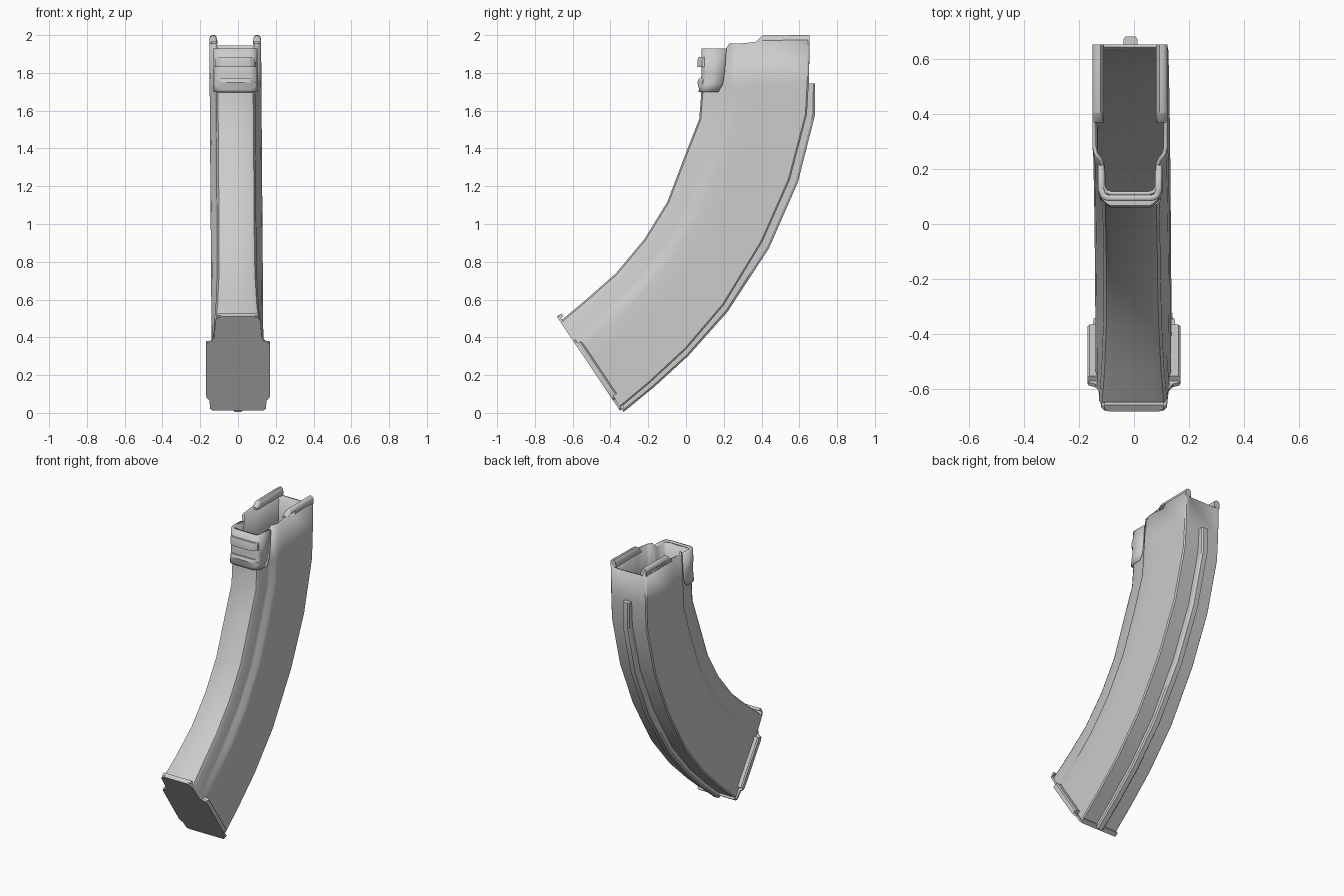
import bpy, bmesh, math
from mathutils import Vector

if "Cube" in bpy.data.objects:
    bpy.data.objects.remove(bpy.data.objects["Cube"])


def lean(x, y, z):
    # the shell leans very slightly to one side towards the top
    return Vector((x - 0.0075 * z, y, z))


def loft(name, rings, closed=True, caps=(True, True), wall=0.0, angle=30):
    """Skin a list of equal-length rings into one object."""
    bm = bmesh.new()
    vs = [[bm.verts.new(p) for p in r] for r in rings]
    n = len(rings[0])
    for a, b in zip(vs, vs[1:]):
        for i in range(n if closed else n - 1):
            j = (i + 1) % n
            bm.faces.new((a[i], a[j], b[j], b[i]))
    if caps[0]:
        bm.faces.new(vs[0])
    if caps[1]:
        bm.faces.new(vs[-1])
    bmesh.ops.recalc_face_normals(bm, faces=bm.faces[:])
    me = bpy.data.meshes.new(name)
    bm.to_mesh(me)
    bm.free()
    me.shade_smooth()
    me.set_sharp_from_angle(angle=math.radians(angle))
    ob = bpy.data.objects.new(name, me)
    bpy.context.collection.objects.link(ob)
    if wall:
        mod = ob.modifiers.new("wall", 'SOLIDIFY')
        mod.thickness = wall
        mod.offset = -1
    return ob


def mirrored(half):
    """Half outline (a, halfwidth) -> full outline (a, x)."""
    return half + [(a, -w) for a, w in reversed(half)]


# curved shell: front edge and back edge stations in the (y, z) plane
front = [(.105, 1.96), (.082, 1.71), (.07, 1.555), (-.003, 1.37), (-.10, 1.115),
         (-.22, .92), (-.37, .74), (-.54, .59), (-.66, .49)]
back = [(.655, 1.96), (.65, 1.75), (.64, 1.58), (.55, 1.235), (.405, .907),
        (.20, .57), (0, .336), (-.19, .16), (-.345, .03)]
fade = [0, 0, 0, 0, 0, 0, .1, .5, 1]      # side step dies out at the bottom
section = [(0, .07), (.015, .093), (.05, .104), (.19, .106), (.225, .112),
           (.27, .131), (.32, .137), (.50, .137), (.55, .137), (.985, .137),
           (1, .13), (1, .105)]
rim = [1.925] * 4 + [1.955] * 3 + [1.965, 1.975, 1.975, 1.97, 1.945]
rim = rim + rim[::-1]                     # stepped top edge heights

rings = []
for k, (f, b) in enumerate(zip(front, back)):
    ring = []
    for i, (u, x) in enumerate(mirrored(section)):
        if u < .25:
            x += math.copysign(.02 * fade[k], x)
        y = f[0] + (b[0] - f[0]) * u
        z = f[1] + (b[1] - f[1]) * u
        ring.append(lean(x, y, rim[i] if k == 0 else z))
    rings.append(ring)
loft("magazine_shell", rings, caps=(False, True), wall=.014)

# curled feed lips along both top edges
lip = [(.137, 1.95), (.137, 1.982), (.132, 1.994), (.121, 2.0), (.108, 2.0),
       (.099, 1.99), (.095, 1.97), (.095, 1.95), (.12, 1.95)]
for s, side in ((1, "right"), (-1, "left")):
    rings = []
    for y, h in ((.37, .3), (.40, .88), (.41, .95), (.60, 1.0), (.654, 1.0)):
        rings.append([lean(s * x, y, 1.95 + (z - 1.95) * h) for x, z in lip])
    loft("feed_lip_" + side, rings, angle=40)

# reinforcing collar wrapped around the top of the front edge
rings = []
for z, y0, y1 in ((1.93, .083, .215), (1.80, .083, .205), (1.74, .075, .195), (1.70, .066, .172)):
    half = [(y1, .117), (y0 + .045, .117), (y0 + .018, .109), (y0 + .005, .095), (y0, .075)]
    rings.append([lean(x, y, z) for y, x in mirrored(half)])
loft("front_collar", rings, closed=False, caps=(False, False), wall=.022)

# two catch ridges with a slot between them
for name, z0, z1, w in (("upper_catch_ridge", 1.83, 1.885, .106), ("lower_catch_ridge", 1.70, 1.77, .106)):
    half = [(.105, w), (.085, w - .002), (.066, w - .022), (.06, w - .034)]
    top = [lean(x, y + .008, z1) for y, x in mirrored(half)]
    mid = [lean(x, y, z1 - .02) for y, x in mirrored(half)]
    low = [lean(x, y + (.012 if "upper" not in name else 0), z0) for y, x in mirrored(half)]
    loft(name, [top, mid, low])

# spine rib down the back
outer = [(.684, 1.745), (.684, 1.58), (.592, 1.22), (.44, .873), (.22, .535),
         (.01, .30), (-.165, .14), (-.33, .005)]
inner = [(.64, 1.745), (.63, 1.58), (.54, 1.24), (.395, .91), (.19, .575),
         (-.01, .34), (-.2, .165), (-.355, .04)]
rings = []
for (yo, zo), (yi, zi) in zip(outer, inner):
    e = .22
    ym, zm = yo + (yi - yo) * e, zo + (zi - zo) * e
    rings.append([lean(x, y, z) for x, y, z in (
        (.025, yi, zi), (.025, ym, zm), (.017, yo, zo),
        (-.017, yo, zo), (-.025, ym, zm), (-.025, yi, zi))])
loft("spine_rib", rings)

# floor plate: s runs down the slanted base, d goes into the shell
p0, p1 = Vector((0, -.684, .51)), Vector((0, -.35, .012))
along = p1 - p0
inward = Vector((0, -along.z, along.y)).normalized()


def plate(s, x, d):
    p = p0 + along * s + inward * d
    return Vector((x, p.y, max(p.z, 0)))


outline = mirrored([(0, .085), (.012, .108), (.05, .12), (.22, .126), (.265, .14),
                    (.285, .165), (.31, .17), (.84, .17), (.87, .165), (.89, .152),
                    (.98, .147), (1, .135)])
loft("floor_plate", [[plate(s, x, d) for s, x in outline] for d in (0, .014)])

# folded side rails of the floor plate
rail = [(.118, .012), (.17, .012), (.17, .028), (.162, .036), (.118, .036)]
for s, side in ((1, "right"), (-1, "left")):
    loft("floor_rail_" + side, [[plate(t, s * x, d) for x, d in rail] for t in (.30, .86)])

# raised front lip and rear edge of the floor plate
for name, s0, s1, w in (("floor_front_lip", 0, .03, .108), ("floor_rear_lip", .97, 1.0, .14)):
    box = [(s0, w), (s1, w), (s1, -w), (s0, -w)]
    loft(name, [[plate(s, x, d) for s, x in box] for d in (.01, .03)])
